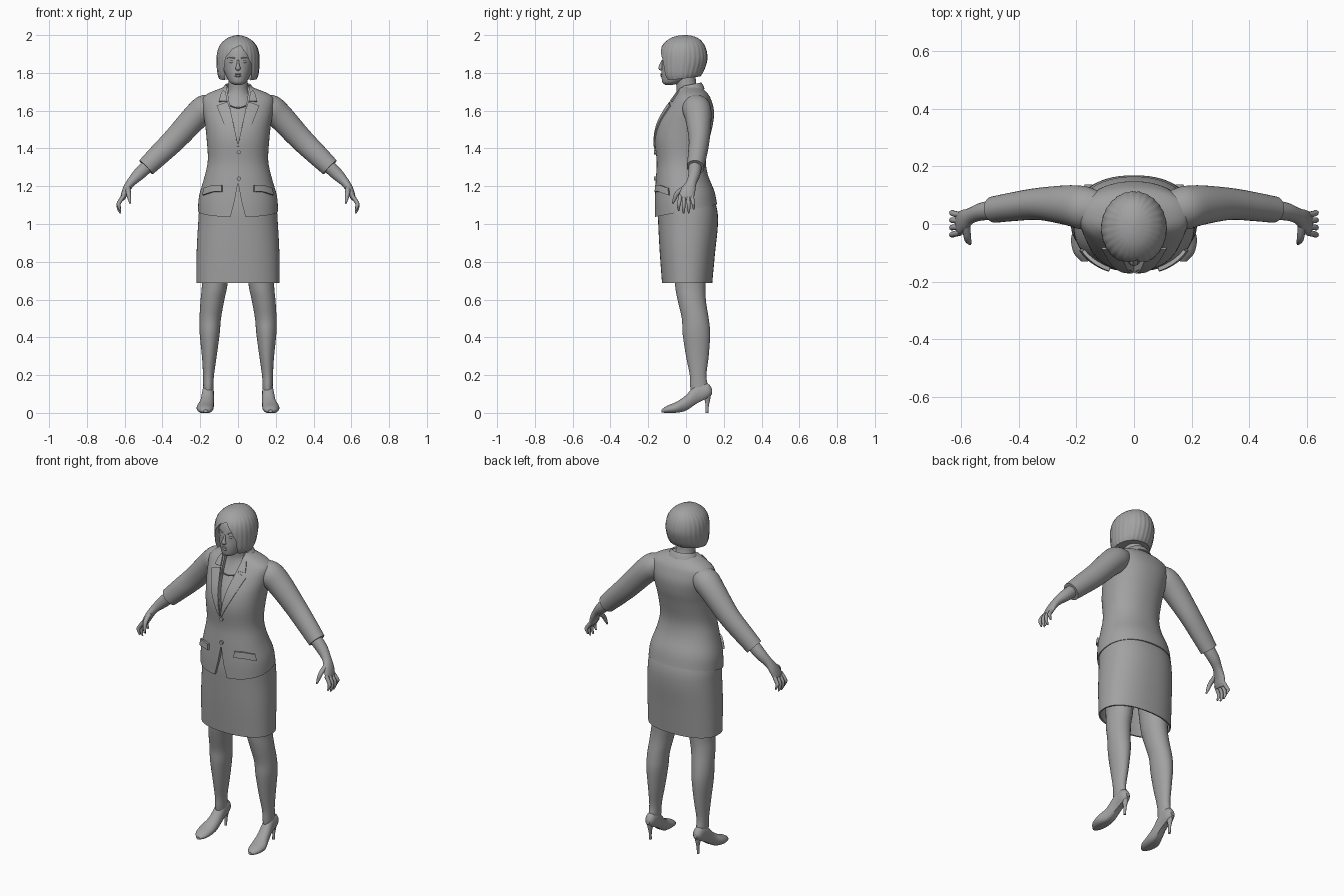
import bpy, bmesh
from math import sin, cos, pi, copysign
from mathutils import Vector
from mathutils.bvhtree import BVHTree

cube = bpy.data.objects.get("Cube")
if cube:
    bpy.data.objects.remove(cube, do_unlink=True)

GREY = (0.36, 0.36, 0.36, 1)
mat = bpy.data.materials.new("plain grey")
mat.use_nodes = True
mat.diffuse_color = GREY
shader = next(n for n in mat.node_tree.nodes if n.type == 'BSDF_PRINCIPLED')
shader.inputs["Base Color"].default_value = GREY


def build(name, verts, faces):
    me = bpy.data.meshes.new(name)
    me.from_pydata(verts, [], faces)
    bm = bmesh.new()
    bm.from_mesh(me)
    bmesh.ops.recalc_face_normals(bm, faces=bm.faces)
    bm.to_mesh(me)
    bm.free()
    me.materials.append(mat)
    ob = bpy.data.objects.new(name, me)
    bpy.context.collection.objects.link(ob)
    return ob


def finish(ob, mirror=False, thick=0, cutter=None, angle=0.7):
    """Add the modifiers, apply them and shade the part smooth."""
    if thick:
        m = ob.modifiers.new("thickness", 'SOLIDIFY')
        m.thickness, m.offset = thick, 0
    if mirror:
        ob.modifiers.new("mirror", 'MIRROR')
    if cutter:
        m = ob.modifiers.new("cut", 'BOOLEAN')
        m.operation, m.object, m.solver = 'DIFFERENCE', cutter, 'EXACT'
    bpy.ops.object.select_all(action='DESELECT')
    bpy.context.view_layer.objects.active = ob
    ob.select_set(True)
    for m in list(ob.modifiers):
        bpy.ops.object.modifier_apply(modifier=m.name)
    bpy.ops.object.shade_smooth_by_angle(angle=angle)
    if cutter:
        bpy.data.objects.remove(cutter, do_unlink=True)
    return ob


def smooth(rows, k=4):
    """Catmull-Rom interpolation between rows of numbers."""
    out = []
    for i in range(len(rows) - 1):
        p = [rows[max(i - 1, 0)], rows[i], rows[i + 1], rows[min(i + 2, len(rows) - 1)]]
        for j in range(k):
            t = j / k
            out.append([b + 0.5 * t * (c - a + t * (2*a - 5*b + 4*c - d + t * (3*(b - c) + d - a)))
                        for a, b, c, d in zip(*p)])
    return out + [list(rows[-1])]


def skin(name, rings, caps=(True, True)):
    n = len(rings[0])
    faces = [(r*n + i, r*n + (i + 1) % n, (r + 1)*n + (i + 1) % n, (r + 1)*n + i)
             for r in range(len(rings) - 1) for i in range(n)]
    if caps[0]:
        faces.append(tuple(range(n)))
    if caps[1]:
        faces.append(tuple(range((len(rings) - 1) * n, len(rings) * n)))
    return build(name, [v for ring in rings for v in ring], faces)


def loft(name, rows, n=48, power=2, tilt=(0, 0), ripple=0, caps=(True, True)):
    """Level rings; each row is z, centre x, half width, front y, back y."""
    rings, rows = [], smooth(rows)
    for r, (z, cx, w, yf, yb) in enumerate(rows):
        f = r / (len(rows) - 1)
        slope, ring = tilt[0] + (tilt[1] - tilt[0]) * min(1, f * 2), []
        for i in range(n):
            a = 2 * pi * i / n
            c, s = [copysign(abs(q) ** (2 / power), q) for q in (cos(a), sin(a))]
            k = 1 + ripple * cos(a * 27) * (1 - f * f)
            y = (yf + yb) / 2 + k * s * (yb - yf) / 2
            ring.append((cx + k * w * c, y, z + slope * y))
        rings.append(ring)
    return skin(name, rings, caps)


def tube(name, rows, n=16, k=4):
    """Rings along a path; each row is x, y, z, radius across, radius in depth."""
    rows, rings = smooth(rows, k), []
    pts = [Vector(r[:3]) for r in rows]
    for i, r in enumerate(rows):
        t = (pts[min(i + 1, len(pts) - 1)] - pts[max(i - 1, 0)]).normalized()
        u = Vector((0, 1, 0))
        u = (u - t * u.dot(t)).normalized()
        v = t.cross(u)
        rings.append([pts[i] + v * r[3] * cos(2*pi*j/n) + u * r[4] * sin(2*pi*j/n) for j in range(n)])
    return skin(name, rings)


def prism(outline, floor):
    """Cutter from an x, z outline, reaching back to floor(z)."""
    n = len(outline)
    ob = skin("cutter", [[(x, -0.4, z) for x, z in outline], [(x, floor(z), z) for x, z in outline]])
    ob.hide_render = True
    return ob


def patch(name, tree, inner, outer, lift=0.003, thick=0.009, n=8):
    """Thin mirrored plate laid on a surface between two x, z edge lines."""
    a, b = smooth(inner, 6), smooth(outer, 6)
    verts = []
    for p, q in zip(a, b):
        for j in range(n + 1):
            x, z = [s + (e - s) * j / n for s, e in zip(p, q)]
            hit = tree.ray_cast(Vector((x, -1, z)), Vector((0, 1, 0)))[0]
            hit = hit or tree.find_nearest(Vector((x, -0.1, z)))[0]
            verts.append(hit + Vector((0, -lift, 0)))
    w = n + 1
    faces = [(r*w + j, r*w + j + 1, (r + 1)*w + j + 1, (r + 1)*w + j)
             for r in range(len(a) - 1) for j in range(n)]
    finish(build(name, verts, faces), mirror=True, thick=thick)


# Jacket body
jacket = loft("jacket", [
    (1.07, 0, .212, -.165, .165), (1.15, 0, .206, -.165, .15), (1.25, 0, .178, -.16, .115),
    (1.34, 0, .16, -.155, .105), (1.45, 0, .166, -.165, .125), (1.53, 0, .175, -.15, .143),
    (1.6, 0, .187, -.115, .148), (1.66, 0, .19, -.075, .132), (1.69, 0, .16, -.055, .115),
    (1.715, 0, .1, -.045, .09), (1.73, 0, .06, -.04, .075)], n=64, power=2.2, tilt=(.2, 0))
tree = BVHTree.FromPolygons([v.co for v in jacket.data.vertices],
                            [p.vertices[:] for p in jacket.data.polygons])
finish(jacket, cutter=prism([(0, 1.42), (.035, 1.58), (.066, 1.76), (-.066, 1.76), (-.035, 1.58)],
                            lambda z: -.12 + (z - 1.42) * .35))
finish(jacket, cutter=prism([(0, 1.22), (-.018, 1.12), (-.055, .98), (.055, .98), (.018, 1.12)],
                            lambda z: -.135))

# Lapels, collar flaps, pockets, buttons
patch("lapels", tree, [(.002, 1.4), (.02, 1.51), (.04, 1.6), (.055, 1.645)],
      [(.006, 1.395), (.06, 1.5), (.09, 1.57), (.112, 1.625)])
patch("collar_flaps", tree, [(.056, 1.65), (.062, 1.68), (.066, 1.7)],
      [(.1, 1.648), (.092, 1.68), (.08, 1.705)])
patch("pocket_flaps", tree, [(.085, 1.205), (.13, 1.205), (.175, 1.19)],
      [(.085, 1.17), (.13, 1.17), (.185, 1.152)], lift=.008, thick=.014)
for z in (1.38, 1.24):
    y = tree.ray_cast(Vector((0, -1, z)), Vector((0, 1, 0)))[0].y
    bpy.ops.mesh.primitive_cylinder_add(vertices=16, radius=.011, depth=.012,
                                        location=(.004, y - .003, z), rotation=(pi / 2, 0, 0))
    button = bpy.context.object
    button.name = "button"
    button.data.materials.append(mat)
    finish(button)
collar = [[(x * w, .02 + d * s, z + .2 * d * s) for x, s in
           ((cos(2*pi*i/32), sin(2*pi*i/32)) for i in range(32))]
          for w, d, z in ((.088, .075, 1.7), (.075, .066, 1.722), (.064, .058, 1.735))]
band = skin("collar_back", collar, (False, False))
bm = bmesh.new()
bm.from_mesh(band.data)
bmesh.ops.delete(bm, geom=[f for f in bm.faces if f.calc_center_median().y < -.01], context='FACES')
bm.to_mesh(band.data)
bm.free()
finish(band, thick=.008)

# Skirt
finish(loft("skirt", [
    (.687, 0, .216, -.123, .135), (.85, 0, .215, -.135, .15), (1.0, 0, .207, -.143, .165),
    (1.1, 0, .198, -.145, .155), (1.25, 0, .16, -.13, .1)], n=64, power=2.3,
    caps=(False, True)), thick=.008)

# Chest, neck and head
finish(loft("chest_and_neck", [
    (1.36, 0, .12, -.13, .06), (1.45, 0, .13, -.145, .08), (1.53, 0, .14, -.128, .1),
    (1.6, 0, .125, -.094, .11), (1.66, 0, .09, -.062, .095), (1.7, 0, .06, -.05, .075),
    (1.74, 0, .052, -.052, .055), (1.8, 0, .05, -.06, .05)]))
finish(loft("head", [
    (1.737, 0, .018, -.11, -.07), (1.75, 0, .043, -.125, -.02), (1.79, 0, .066, -.13, .05),
    (1.83, 0, .079, -.128, .08), (1.88, 0, .085, -.124, .09), (1.93, 0, .075, -.11, .08),
    (1.97, 0, .03, -.06, .04)]))
finish(tube("necklace", [(-.07, -.04, 1.645, .003, .003), (-.04, -.09, 1.625, .003, .003),
                         (0, -.095, 1.615, .003, .003), (.04, -.09, 1.625, .003, .003),
                         (.07, -.04, 1.645, .003, .003)], n=8))

# Face
finish(tube("nose", [(0, -.122, 1.868, .005, .006), (0, -.132, 1.84, .008, .009),
                     (0, -.135, 1.825, .014, .011), (0, -.128, 1.815, .009, .006)]))
for name, z, h in (("upper_lip", 1.793, .005), ("lower_lip", 1.784, .006)):
    finish(tube(name, [(-.026, -.118, z, .001, .001), (0, -.128, z, h, .008),
                       (.026, -.118, z, .001, .001)]))
finish(tube("eyes", [(.018, -.119, 1.858, .001, .001), (.033, -.115, 1.859, .007, .006),
                     (.05, -.102, 1.859, .001, .001)]), mirror=True)
finish(tube("eyebrows", [(.014, -.122, 1.876, .003, .003), (.035, -.115, 1.882, .003, .004),
                         (.056, -.096, 1.878, .001, .002)]), mirror=True)

# Bobbed hair with a face opening
hair = loft("hair", [
    (1.772, 0, .1, -.118, .075), (1.8, 0, .109, -.135, .093), (1.86, 0, .114, -.143, .112),
    (1.91, 0, .11, -.14, .11), (1.95, 0, .094, -.122, .096), (1.98, 0, .063, -.088, .07),
    (1.995, 0, .03, -.05, .035), (2.0, 0, .004, -.012, .004)], n=216, tilt=(.12, 0), ripple=.008)
finish(hair, cutter=prism([(-.062, 1.7), (-.074, 1.82), (-.066, 1.88), (-.03, 1.925), (.012, 1.945),
                           (.045, 1.9), (.068, 1.85), (.07, 1.8), (.06, 1.7)], lambda z: -.055))

# Sleeves, forearms and hands
finish(tube("sleeves", [
    (.12, .05, 1.64, .05, .06), (.17, .055, 1.613, .073, .075), (.225, .065, 1.567, .07, .07),
    (.33, .07, 1.453, .063, .056), (.42, .06, 1.365, .057, .05), (.487, .05, 1.3, .051, .046)],
    n=32), mirror=True)
finish(tube("forearms_and_palms", [
    (.45, .05, 1.335, .036, .036), (.52, .045, 1.268, .033, .032), (.565, .03, 1.222, .024, .027),
    (.59, .015, 1.185, .02, .036), (.605, .003, 1.15, .016, .04), (.612, 0, 1.13, .011, .035)],
    n=24), mirror=True)
for name, y, z in (("index_fingers", -.03, 1.07), ("middle_fingers", -.01, 1.056),
                   ("ring_fingers", .011, 1.058), ("little_fingers", .031, 1.077)):
    finish(tube(name, [(.604, y, 1.15, .011, .011), (.63, y * 1.2, 1.112, .011, .01),
                       (.631, y * 1.3, z + .025, .009, .009), (.622, y * 1.3, z, .004, .004)],
                n=10), mirror=True)
finish(tube("thumbs", [(.583, 0, 1.195, .014, .014), (.58, -.045, 1.165, .013, .012),
                       (.575, -.06, 1.135, .01, .01), (.57, -.07, 1.108, .004, .004)],
            n=10), mirror=True)

# Legs
finish(loft("legs", [
    (1.0, .11, .085, -.08, .12), (.7, .122, .069, -.06, .105), (.6, .135, .063, -.045, .105),
    (.5, .147, .057, -.022, .12), (.42, .15, .053, -.018, .128), (.3, .152, .039, 0, .12),
    (.2, .156, .029, .02, .108), (.14, .157, .027, .022, .115), (.09, .157, .024, .03, .108)],
    n=32), mirror=True)

# High-heeled shoes; each row is y, centre x, half width, bottom z, top z
shoe = smooth([(.138, .158, .012, .1, .125), (.115, .158, .028, .08, .15), (.06, .159, .031, .052, .15),
               (0, .165, .037, .012, .088), (-.05, .174, .045, .001, .055),
               (-.1, .174, .036, 0, .035), (-.13, .172, .012, .002, .016)])
finish(skin("shoes", [[(cx + w * cos(a), y, (lo + hi) / 2 + (hi - lo) / 2 * max(-1, 1.15 * sin(a)))
                       for a in (2 * pi * i / 24 for i in range(24))]
                      for y, cx, w, lo, hi in shoe]), mirror=True)
finish(tube("heels", [(.158, .108, .115, .024, .028), (.158, .113, .075, .014, .016),
                      (.158, .112, .04, .008, .009), (.158, .11, 0, .007, .008)], n=12), mirror=True)
